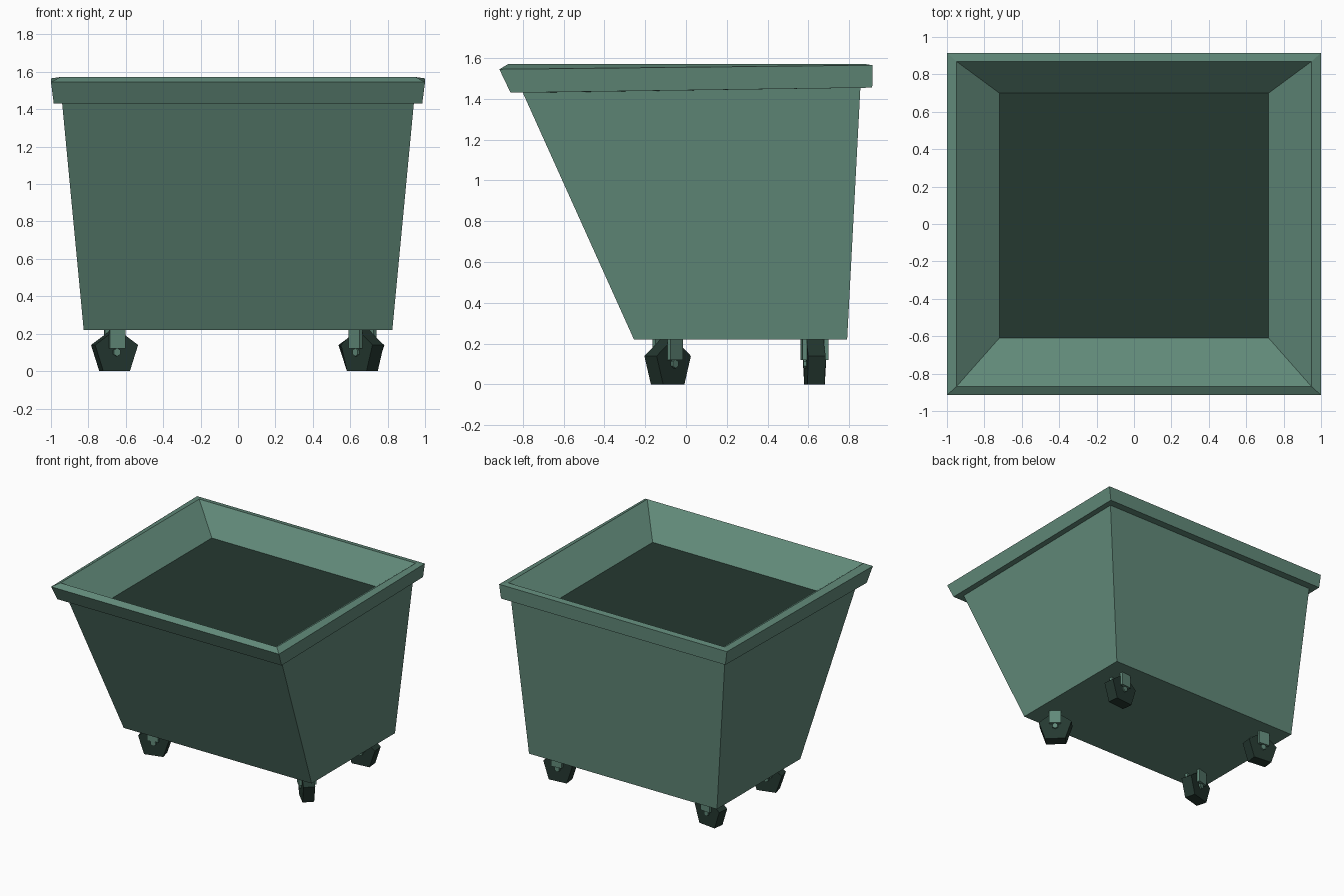
import bpy, bmesh, math
from mathutils import Matrix

if "Cube" in bpy.data.objects:
    bpy.data.objects.remove(bpy.data.objects["Cube"])


def material(name, rgb):
    m = bpy.data.materials.new(name)
    m.diffuse_color = (*rgb, 1)
    m.use_nodes = True
    m.node_tree.nodes["Principled BSDF"].inputs["Base Color"].default_value = m.diffuse_color
    return m


GREEN = material("dull green paint", (0.119, 0.25, 0.191))
DARK = material("dark green black", (0.018, 0.0395, 0.03))


def finish(name, bm, mat):
    bmesh.ops.recalc_face_normals(bm, faces=bm.faces)
    me = bpy.data.meshes.new(name)
    bm.to_mesh(me)
    bm.free()
    me.materials.append(mat)
    ob = bpy.data.objects.new(name, me)
    bpy.context.collection.objects.link(ob)
    return ob


def loft(name, rings, mat, cap_start=False, cap_end=False, closed=False):
    """Rings are (half width, front y, front z, back y, back z)."""
    bm = bmesh.new()
    loops = [[bm.verts.new(c) for c in ((-w, fy, fz), (w, fy, fz), (w, by, bz), (-w, by, bz))]
             for w, fy, fz, by, bz in rings]
    pairs = list(zip(loops, loops[1:]))
    if closed:
        pairs.append((loops[-1], loops[0]))
    for a, b in pairs:
        for i in range(4):
            j = (i + 1) % 4
            bm.faces.new((a[i], a[j], b[j], b[i]))
    if cap_start:
        bm.faces.new(loops[0])
    if cap_end:
        bm.faces.new(loops[-1])
    return finish(name, bm, mat)


# Tapered tub with sloping front
under_rim = (0.94, -0.80, 1.43, 0.855, 1.455)
loft("tub", [(0.825, -0.255, 0.22, 0.79, 0.22), under_rim], GREEN, cap_start=True)

# Flared rim with sloping inner walls
inner = (0.72, -0.61, 1.39, 0.70, 1.39)
loft("rim", [under_rim,
             (0.985, -0.86, 1.43, 0.913, 1.455),
             (1.0, -0.915, 1.545, 0.915, 1.565),
             (0.95, -0.87, 1.572, 0.87, 1.572),
             inner], GREEN)

# Dark fill inside the tub
bm = bmesh.new()
w, fy, fz, by, bz = inner
bm.faces.new([bm.verts.new(c) for c in ((-w, fy, fz), (w, fy, fz), (w, by, bz), (-w, by, bz))])
finish("dark_contents", bm, DARK)


def box(bm, size, loc):
    bmesh.ops.create_cube(bm, size=1, matrix=Matrix.Translation(loc) @ Matrix.Diagonal((*size, 1)))


def caster(label, x, y, angle):
    place = Matrix.Translation((x, y, 0)) @ Matrix.Rotation(math.radians(angle), 4, 'Z')
    lay = Matrix.Translation((0, 0, 0.101)) @ Matrix.Rotation(math.pi / 2, 4, 'X')
    # Five sided wheel with a flat side on the ground
    bm = bmesh.new()
    bmesh.ops.create_cone(bm, cap_ends=True, segments=5, radius1=0.125, radius2=0.125, depth=0.085,
                          matrix=lay)
    top = max(bm.verts, key=lambda v: v.co.z).co
    turn = math.pi / 2 - math.atan2(top.z - 0.101, top.x)
    centre = Matrix.Translation((0, 0, 0.101))
    bmesh.ops.transform(bm, verts=bm.verts,
                        matrix=place @ centre @ Matrix.Rotation(-turn, 4, 'Y') @ centre.inverted())
    finish(label + "_wheel", bm, DARK)
    # Fork plates and axle
    bm = bmesh.new()
    for s in (-1, 1):
        box(bm, (0.085, 0.022, 0.105), (0, s * 0.053, 0.1725))
    bmesh.ops.create_cone(bm, cap_ends=True, segments=6, radius1=0.022, radius2=0.022, depth=0.11,
                          matrix=lay)
    bmesh.ops.transform(bm, verts=bm.verts, matrix=place)
    finish(label + "_fork", bm, GREEN)


# Casters, each swivelled its own way
for label, x, y, angle in (("front_right", 0.665, -0.09, -45), ("front_left", -0.66, -0.09, 15),
                           ("back_right", 0.66, 0.63, 6), ("back_left", -0.66, 0.63, -7)):
    caster(label, x, y, angle)
